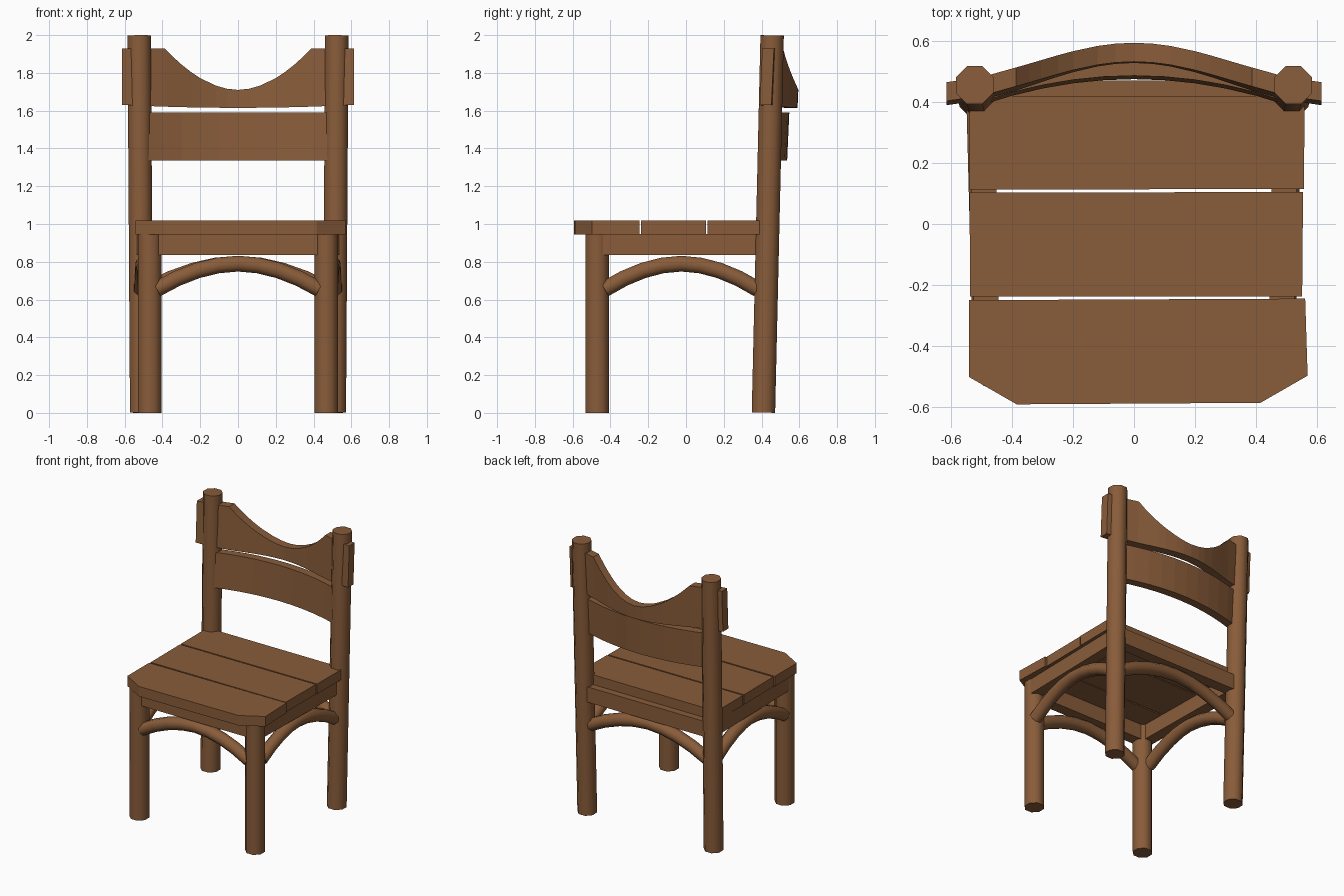
import bpy, bmesh, math
from mathutils import Vector

if "Cube" in bpy.data.objects:
    bpy.data.objects.remove(bpy.data.objects["Cube"])

wood = bpy.data.materials.new("brown wood")
wood.diffuse_color = (0.25, 0.108, 0.042, 1)
wood.use_nodes = True
wood.node_tree.nodes["Principled BSDF"].inputs["Base Color"].default_value = wood.diffuse_color


def loft(name, rings, smooth=False):
    """Skin a list of equal-length vertex rings and cap both ends."""
    bm = bmesh.new()
    vs = [[bm.verts.new(p) for p in r] for r in rings]
    n = len(vs[0])
    for a, b in zip(vs, vs[1:]):
        for i in range(n):
            j = (i + 1) % n
            bm.faces.new((a[i], a[j], b[j], b[i]))
    bm.faces.new(vs[0])
    bm.faces.new(vs[-1])
    bmesh.ops.recalc_face_normals(bm, faces=bm.faces)
    me = bpy.data.meshes.new(name)
    bm.to_mesh(me)
    bm.free()
    me.materials.append(wood)
    ob = bpy.data.objects.new(name, me)
    bpy.context.collection.objects.link(ob)
    if smooth:
        bpy.ops.object.select_all(action='DESELECT')
        ob.select_set(True)
        bpy.context.view_layer.objects.active = ob
        bpy.ops.object.shade_smooth_by_angle(angle=math.radians(50))
    return ob


def pole(name, pts, r, ref, n=8):
    """Round bar swept along a path."""
    pts = [Vector(p) for p in pts]
    rings = []
    for i, p in enumerate(pts):
        t = (pts[min(i + 1, len(pts) - 1)] - pts[max(i - 1, 0)]).normalized()
        s = t.cross(Vector(ref)).normalized()
        u = s.cross(t)
        rings.append([p + r * (math.cos(a) * s + math.sin(a) * u)
                      for a in (math.tau * (k + 0.5) / n for k in range(n))])
    return loft(name, rings, True)


def slab(name, outline, z0, z1):
    return loft(name, [[(x, y, z) for x, y in outline] for z in (z0, z1)])


def rail(name, a, b, w=0.082):
    """Straight apron board under the seat."""
    a, b = Vector(a), Vector(b)
    d = (b - a).normalized()
    o = Vector((-d.y, d.x)) * w / 2
    return slab(name, [a - o, b - o, b + o, a + o], 0.835, 0.947)


def brace(name, a, b):
    """Arched bar between two legs."""
    a, b = Vector(a), Vector(b)
    pts = []
    for i in range(9):
        t = i / 8
        p = a.lerp(b, t)
        pts.append((p.x, p.y, 0.79 - 0.135 * abs(2 * t - 1) ** 1.9))
    return pole(name, pts, 0.045, (0, 0, 1))


def back_slat(name, xs, inner, bottom, top, thick):
    """Bowed back board, leaning with the rear legs."""
    rings = []
    for x in xs:
        y, z0, z1 = inner(x), bottom(x), top(x)
        rings.append([(x, y + d + 0.045 * (z - zmid), z)
                      for zmid in (bottom(0) + 0.1,)
                      for d, z in ((0, z0), (thick, z0), (thick, z1), (0, z1))])
    return loft(name, rings)


# legs and side parts, both sides
for s, side in ((-1, "left"), (1, "right")):
    pole(f"{side}_front_leg", [(s * 0.467, -0.47, 0), (s * 0.467, -0.47, 0.95)],
         0.067, (0, 1, 0))
    pole(f"{side}_back_leg", [(s * 0.51, 0.41, 0.002), (s * 0.523, 0.456, 1.998)],
         0.067, (0, 1, 0))
    rail(f"{side}_apron", (s * 0.482, -0.45), (s * 0.497, 0.41))
    brace(f"{side}_arched_brace", (s * 0.487, -0.43), (s * 0.508, 0.38))

# front and back aprons and braces
rail("front_apron", (-0.45, -0.47), (0.45, -0.47))
rail("back_apron", (-0.48, 0.43), (0.48, 0.43))
brace("front_arched_brace", (-0.43, -0.485), (0.43, -0.485))
brace("back_arched_brace", (-0.47, 0.425), (0.47, 0.425))

# seat planks
slab("back_seat_plank", [(-0.54, 0.113), (0.558, 0.115), (0.56, 0.42), (-0.54, 0.42)],
     0.945, 1.018)
slab("middle_seat_plank", [(-0.538, -0.238), (0.552, -0.238), (0.555, 0.105), (-0.54, 0.103)],
     0.945, 1.018)
slab("front_seat_plank", [(-0.542, -0.25), (-0.542, -0.502), (-0.385, -0.592), (0.415, -0.587),
                          (0.57, -0.498), (0.562, -0.245)], 0.945, 1.018)

# lower back slat
back_slat("lower_back_slat", [-0.5 + i * 0.1 for i in range(11)],
          lambda x: 0.48 - 0.075 * (x / 0.47) ** 2,
          lambda x: 1.336, lambda x: 1.59, 0.06)

# top back slat with scooped upper edge
half = [0.615, 0.5, 0.388, 0.345, 0.305, 0.25, 0.2, 0.12, 0.06]
back_slat("top_back_slat", [-x for x in half] + [0] + half[::-1],
          lambda x: 0.463 + 0.07 * math.cos(math.pi * x / 0.65),
          lambda x: 1.615 + 0.015 * (x / 0.6) ** 2,
          lambda x: 1.71 + 0.22 * (min(abs(x), 0.388) / 0.388) ** 1.9, 0.062)
